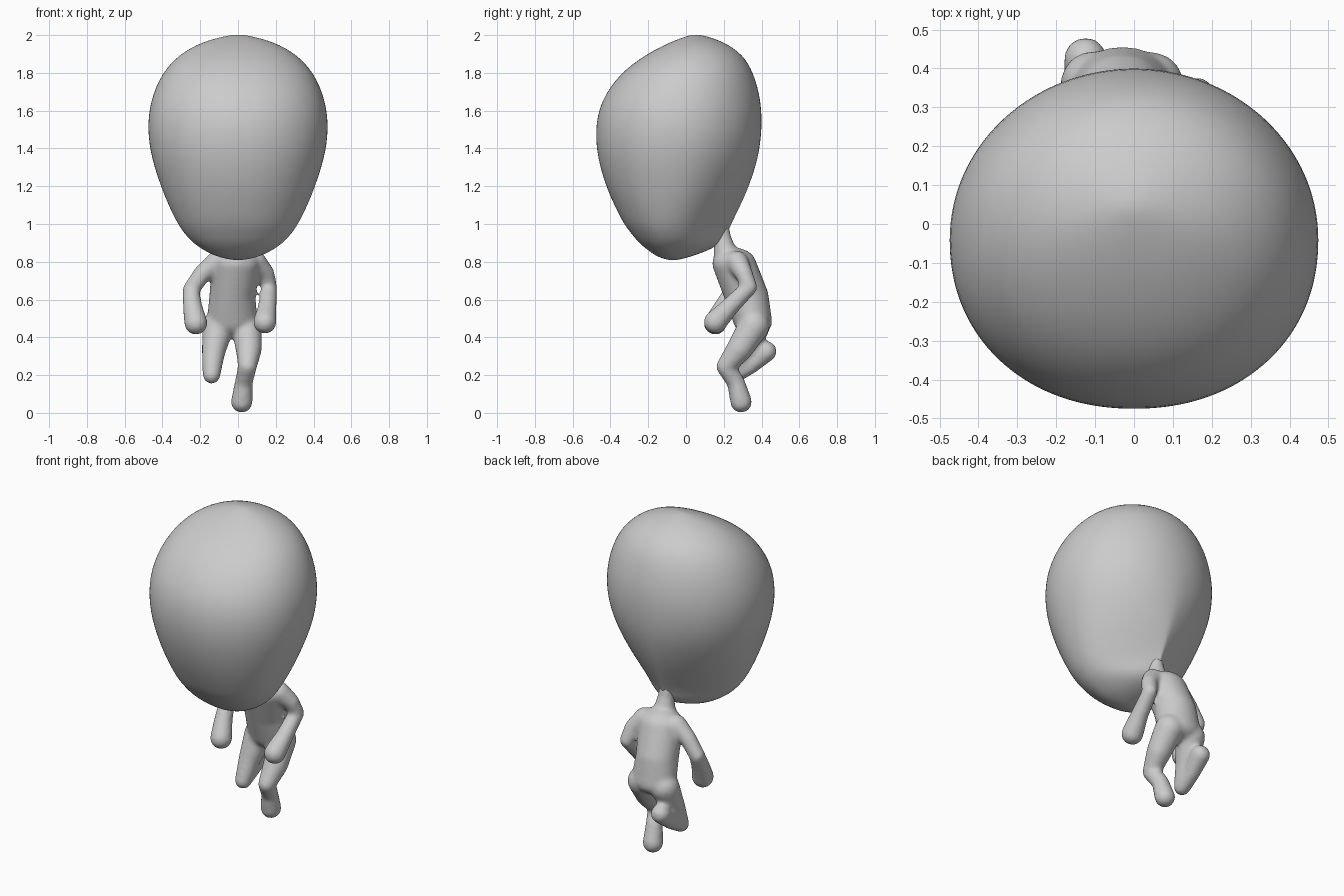
import bpy
import bmesh
import math
from mathutils import Vector

cube = bpy.data.objects.get("Cube")
if cube:
    bpy.data.objects.remove(cube, do_unlink=True)

grey = bpy.data.materials.new("plain_grey")
grey.use_nodes = True
grey.diffuse_color = (0.6, 0.6, 0.6, 1)
grey.node_tree.nodes["Principled BSDF"].inputs["Base Color"].default_value = (0.6, 0.6, 0.6, 1)


def add_object(name, bm):
    bmesh.ops.recalc_face_normals(bm, faces=bm.faces[:])
    for face in bm.faces:
        face.smooth = True
    mesh = bpy.data.meshes.new(name)
    bm.to_mesh(mesh)
    bm.free()
    mesh.materials.append(grey)
    obj = bpy.data.objects.new(name, mesh)
    bpy.context.collection.objects.link(obj)
    return obj


# Head: horizontal rings, rounded in front and pinched towards the neck behind
# (height, half width, front y, widest y, back y, pinch of the back)
HEAD_RINGS = [
    (0.808, 0.02, -0.09, -0.07, -0.05, 1),
    (0.825, 0.11, -0.15, -0.07, 0.02, 1),
    (0.86, 0.18, -0.2, -0.08, 0.12, 1.2),
    (0.9, 0.24, -0.25, -0.08, 0.19, 1.6),
    (0.95, 0.285, -0.29, -0.08, 0.22, 2),
    (1.0, 0.32, -0.33, -0.08, 0.24, 1.9),
    (1.1, 0.37, -0.38, -0.07, 0.29, 1.6),
    (1.2, 0.41, -0.425, -0.06, 0.335, 1.35),
    (1.35, 0.46, -0.47, -0.05, 0.385, 1.1),
    (1.5, 0.482, -0.483, -0.04, 0.404, 1),
    (1.65, 0.467, -0.455, -0.03, 0.4, 1),
    (1.8, 0.405, -0.35, 0, 0.36, 1),
    (1.9, 0.31, -0.21, 0.03, 0.3, 1),
    (1.965, 0.19, -0.08, 0.04, 0.2, 1),
    (1.997, 0.06, 0.01, 0.05, 0.1, 1),
    (2.002, 0.015, 0.04, 0.05, 0.06, 1),
]
SEGMENTS = 40


def head_ring(bm, z, width, front, widest, back, pinch):
    ring = []
    for i in range(SEGMENTS):
        angle = math.tau * i / SEGMENTS
        c, s = math.cos(angle), math.sin(angle)
        power = pinch if s > 0 else 0.94
        x = width * math.copysign(abs(c) ** power, c)
        if s > 0:
            y = widest + (back - widest) * s
        else:
            y = widest - (widest - front) * abs(s) ** 0.94
        ring.append(bm.verts.new((x, y, z)))
    return ring


bm = bmesh.new()
rings = [head_ring(bm, *values) for values in HEAD_RINGS]
for low, high in zip(rings, rings[1:]):
    for i in range(SEGMENTS):
        j = (i + 1) % SEGMENTS
        bm.faces.new((low[i], low[j], high[j], high[i]))
bm.faces.new(rings[0])
bm.faces.new(rings[-1])
head = add_object("head", bm)
subdivision = head.modifiers.new("smooth_surface", 'SUBSURF')
subdivision.levels = subdivision.render_levels = 2

# Unit ball whose copies are wrapped in pairs to form limbs
ball = bmesh.new()
bmesh.ops.create_icosphere(ball, subdivisions=3, radius=1)
BALL = [v.co.copy() for v in ball.verts]
ball.free()


def add_chain(bm, stations):
    """Wrap a hull round each neighbouring pair of (centre, radius) stations."""
    for pair in zip(stations, stations[1:]):
        hull = bmesh.new()
        for centre, radius in pair:
            size = Vector(radius) if isinstance(radius, tuple) else Vector((radius,) * 3)
            for p in BALL:
                hull.verts.new(Vector(centre) + p * size)
        bmesh.ops.convex_hull(hull, input=hull.verts[:])
        loose = [v for v in hull.verts if not v.link_faces]
        bmesh.ops.delete(hull, geom=loose, context='VERTS')
        bmesh.ops.recalc_face_normals(hull, faces=hull.faces[:])
        piece = bpy.data.meshes.new("piece")
        hull.to_mesh(piece)
        hull.free()
        bm.from_mesh(piece)
        bpy.data.meshes.remove(piece)


neck = [((0, 0.185, 1.0), 0.04), ((0, 0.195, 0.92), 0.046), ((0, 0.21, 0.84), 0.065)]
torso = [
    ((-0.01, 0.255, 0.79), (0.13, 0.117, 0.085)),
    ((-0.03, 0.32, 0.62), (0.123, 0.118, 0.09)),
    ((-0.03, 0.355, 0.48), (0.135, 0.102, 0.075)),
]
left_arm = [
    ((0.09, 0.27, 0.8), 0.06),
    ((0.145, 0.305, 0.74), 0.048),
    ((0.165, 0.335, 0.665), 0.043),
    ((0.155, 0.23, 0.56), 0.05),
    ((0.142, 0.155, 0.48), 0.062),
]
right_arm = [
    ((-0.11, 0.25, 0.8), 0.06),
    ((-0.19, 0.25, 0.735), 0.048),
    ((-0.25, 0.25, 0.65), 0.045),
    ((-0.24, 0.2, 0.56), 0.052),
    ((-0.223, 0.155, 0.475), 0.062),
]
left_leg = [
    ((0.045, 0.36, 0.46), 0.083),
    ((0.057, 0.285, 0.34), 0.07),
    ((0.05, 0.21, 0.245), 0.05),
    ((0.03, 0.265, 0.16), 0.048),
    ((0.02, 0.292, 0.058), 0.058),
]
right_leg = [
    ((-0.105, 0.36, 0.46), 0.085),
    ((-0.13, 0.3, 0.32), 0.062),
    ((-0.14, 0.25, 0.2), 0.047),
    ((-0.135, 0.34, 0.25), 0.046),
    ((-0.125, 0.425, 0.325), 0.056),
]

# Body: all chains fused into one soft skin
bm = bmesh.new()
for chain in (neck, torso, left_arm, right_arm, left_leg, right_leg):
    add_chain(bm, chain)
body = add_object("body", bm)
fuse = body.modifiers.new("fuse", 'REMESH')
fuse.mode = 'VOXEL'
fuse.voxel_size = 0.011
fuse.use_smooth_shade = True
relax = body.modifiers.new("relax", 'SMOOTH')
relax.factor = 0.5
relax.iterations = 12
